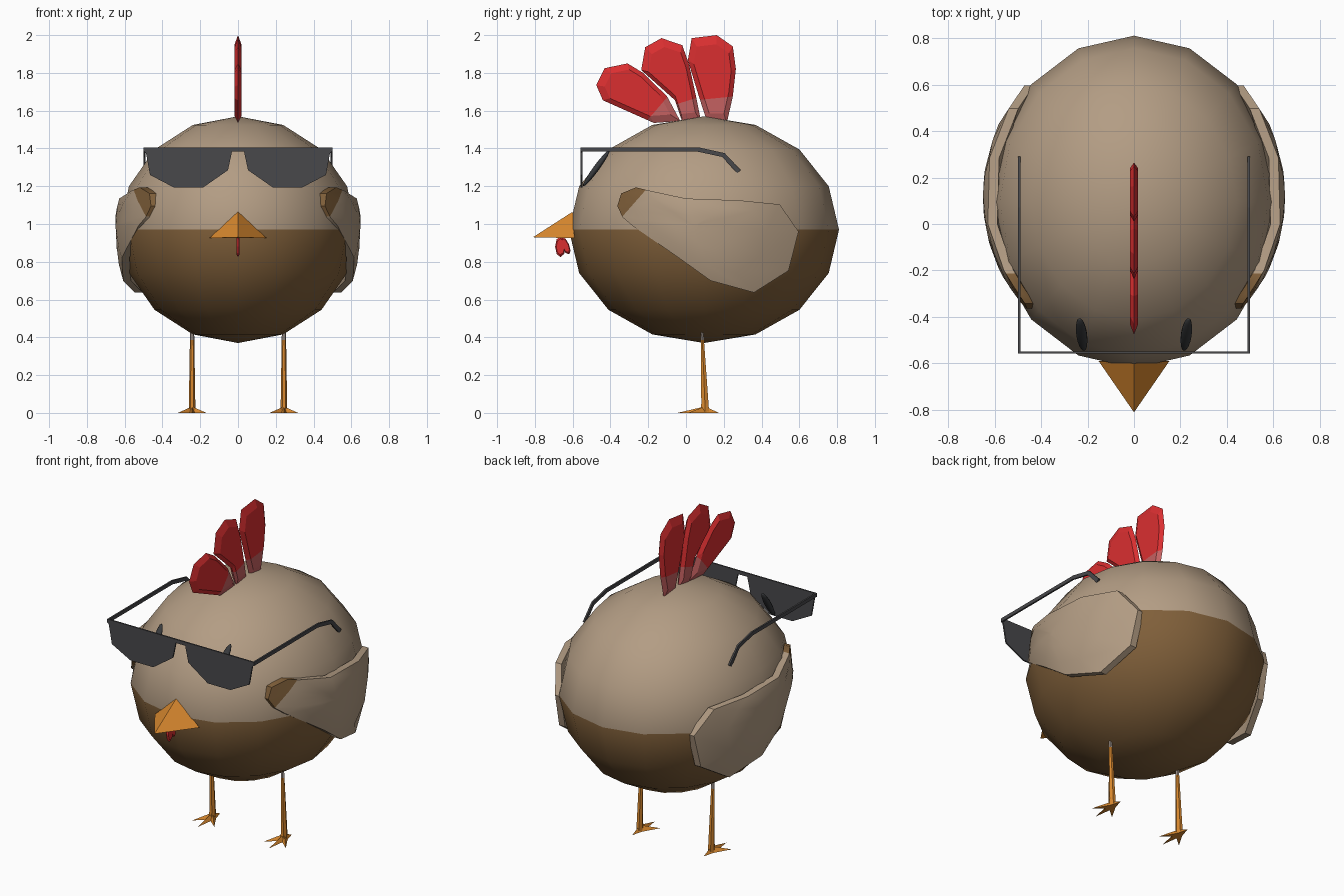
import bpy, bmesh, math
from mathutils import Vector, Matrix

if "Cube" in bpy.data.objects:
    bpy.data.objects.remove(bpy.data.objects["Cube"])


def mat(name, r, g, b):
    m = bpy.data.materials.new(name)
    m.diffuse_color = (r, g, b, 1)
    m.use_nodes = True
    m.node_tree.nodes["Principled BSDF"].inputs["Base Color"].default_value = m.diffuse_color
    return m


TAN = mat("tan feathers", .45, .335, .23)
BROWN = mat("brown feathers", .215, .115, .042)
RED = mat("red comb", .70, .028, .03)
PINK = mat("pink comb base", .56, .12, .12)
ORANGE = mat("orange", .70, .25, .028)
DARK = mat("dark grey", .065, .065, .07)
BLACK = mat("eye grey", .04, .043, .047)
PALE = mat("pale leg top", .45, .38, .34)


def finish(name, bm, mats, cut=None, smooth=None):
    """Make the object; cut = (point, normal) gives the far side the second material."""
    bmesh.ops.remove_doubles(bm, verts=bm.verts, dist=1e-5)
    bmesh.ops.recalc_face_normals(bm, faces=bm.faces)
    if cut:
        p, n = Vector(cut[0]), Vector(cut[1])
        bmesh.ops.bisect_plane(bm, geom=bm.verts[:] + bm.edges[:] + bm.faces[:],
                               dist=1e-5, plane_co=p, plane_no=n)
        for f in bm.faces:
            f.material_index = int((f.calc_center_median() - p).dot(n) > 0)
    me = bpy.data.meshes.new(name)
    bm.to_mesh(me)
    bm.free()
    for m in mats:
        me.materials.append(m)
    if smooth:
        me.shade_smooth()
        me.set_sharp_from_angle(angle=math.radians(smooth))
    ob = bpy.data.objects.new(name, me)
    bpy.context.collection.objects.link(ob)
    return ob


def loft(rings, bm=None):
    """Skin a list of equal rings of points and cap both ends."""
    bm = bm or bmesh.new()
    vs = [[bm.verts.new(p) for p in r] for r in rings]
    n = len(vs[0])
    for a, b in zip(vs, vs[1:]):
        for i in range(n):
            j = (i + 1) % n
            bm.faces.new((a[i], a[j], b[j], b[i]))
    bm.faces.new(vs[0])
    bm.faces.new(vs[-1])
    return bm


def shrink(pts, s):
    cy = sum(p[0] for p in pts) / len(pts)
    cz = sum(p[1] for p in pts) / len(pts)
    return [(cy + (y - cy) * s, cz + (z - cz) * s) for y, z in pts]


def lens_plate(pts, half, s=.78):
    """Side-view outline made into a plate with a sharp rim."""
    inner = shrink(pts, s)
    return loft([[(-half, y, z) for y, z in inner], [(0, y, z) for y, z in pts],
                 [(half, y, z) for y, z in inner]])


# body: 16 x 8 sphere, brown below the equator
bm = bmesh.new()
bmesh.ops.create_uvsphere(bm, u_segments=16, v_segments=8, radius=1)
bmesh.ops.transform(bm, verts=bm.verts, matrix=Matrix.Translation((0, .095, .97))
                    @ Matrix.Diagonal((.625, .715, .6, 1)))
finish("body", bm, [TAN, BROWN], ((0, 0, .97), (0, 0, -1)), 60)

# comb: three lobes with pink roots
lobes = [
    ([(-.475, 1.735), (-.44, 1.655), (-.17, 1.535), (-.03, 1.545), (-.10, 1.675),
      (-.227, 1.80), (-.31, 1.85), (-.43, 1.825)], (-.135, 1.63), (.72, -.62)),
    ([(-.237, 1.815), (-.216, 1.936), (-.13, 1.984), (-.02, 1.947), (.016, 1.846),
      (.053, 1.676), (.08, 1.54), (-.016, 1.53), (-.058, 1.655)], (0, 1.65), (.3, -.95)),
    ([(.01, 1.867), (.03, 1.984), (.163, 2.0), (.248, 1.94), (.264, 1.82),
      (.248, 1.676), (.215, 1.53), (.115, 1.53), (.07, 1.67)], (.15, 1.665), (.1, -1)),
]
for i, (pts, p, n) in enumerate(lobes):
    finish(f"comb_lobe_{i + 1}", lens_plate(pts, .018), [RED, PINK], ((0, *p), (0, *n)))

# wattle: two thin drops under the beak
for i, (y, z, w, h, tilt) in enumerate([(-.665, .88, .028, .055, 0), (-.638, .885, .02, .05, .4)]):
    pts = []
    for k in range(8):
        a = k * math.pi / 4
        u, v = w * math.cos(a), h * math.sin(a)
        pts.append((y + u * math.cos(tilt) - v * math.sin(tilt),
                    z + u * math.sin(tilt) + v * math.cos(tilt)))
    finish(f"wattle_{i + 1}", lens_plate(pts, .008), [RED])

# beak: three-sided pyramid
finish("beak", loft([[(0, -.60, 1.065), (-.152, -.59, .925), (.152, -.59, .925)],
                     [(0, -.81, .93)] * 3]), [ORANGE])

# wings: shells curved round the body, brown at the shoulder
wing = [(-.364, 1.095), (-.343, 1.162), (-.264, 1.194), (-.20, 1.178), (0, 1.135),
        (.285, 1.125), (.496, 1.104), (.596, .96), (.543, .753), (.36, .637),
        (.13, .70), (-.04, .822), (-.285, .992), (-.335, 1.035)]


def wing_ring(side, s, inset):
    return [(side * (.65 * math.sqrt(1 - ((y - .12) / .7) ** 2 - 1.26 * (z - 1) ** 2) - inset), y, z)
            for y, z in shrink(wing, s)]


for side, tag in ((-1, "left"), (1, "right")):
    rings = [wing_ring(side, s, d) for s, d in
             ((.05, .06), (.6, .06), (1, .045), (1, .004), (.7, 0), (.35, 0), (.05, 0))]
    finish(f"{tag}_wing", loft(rings), [TAN, BROWN],
           ((0, -.275, 1.11), (0, -.75, .66)), 40)

# eyes: slim ovals lying on the head
for side, tag in ((-1, "left"), (1, "right")):
    bm = bmesh.new()
    bmesh.ops.create_uvsphere(bm, u_segments=10, v_segments=8, radius=1)
    turn = Matrix.Rotation(side * .1, 4, 'Y') @ Matrix.Rotation(math.radians(-36), 4, 'X')
    bmesh.ops.transform(bm, verts=bm.verts, matrix=Matrix.Translation((side * .225, -.475, 1.295))
                        @ turn @ Matrix.Diagonal((.024, .016, .118, 1)))
    finish(f"{tag}_eye", bm, [BLACK], smooth=60)

# sunglasses: front plate from a mirrored half outline
half = [(.497, 1.405), (.497, 1.385), (.487, 1.375), (.466, 1.26), (.339, 1.193),
        (.185, 1.193), (.053, 1.285), (.032, 1.383)]
front = half + [(-x, z) for x, z in reversed(half)]
finish("glasses_front", loft([[(x, y, z) for x, z in front] for y in (-.558, -.549)]), [DARK])

# sunglasses temples with hooked ends
temple = [(-.558, 1.405), (.07, 1.405), (.205, 1.375), (.29, 1.285), (.27, 1.27),
          (.192, 1.355), (.062, 1.383), (-.558, 1.383)]
for side, tag in ((-1, "left"), (1, "right")):
    finish(f"{tag}_temple", loft([[(side * x, y, z) for y, z in temple] for x in (.489, .499)]), [DARK])

# legs: tapered shank with a pale top, and four pointed toes
for side, tag in ((-1, "left"), (1, "right")):
    cx = side * .243

    def shank(y, z, rx, ry):
        return [(cx + rx * math.cos(k * math.pi / 3), y + ry * math.sin(k * math.pi / 3), z)
                for k in range(6)]
    finish(f"{tag}_leg", loft([shank(.1, .005, .018, .026), shank(.1, .05, .017, .022),
                               shank(.085, .43, .011, .008)]),
           [ORANGE, PALE], ((0, 0, .385), (0, 0, 1)))
    for i, (tx, ty) in enumerate([(0, -.045), (-.075, .01), (.075, .01), (0, .175)]):
        d = Vector((tx, ty - .1, 0)).normalized()
        w = Vector((-d.y, d.x, 0)) * .02
        c = Vector((cx, .1, 0))
        finish(f"{tag}_toe_{i + 1}",
               loft([[c - w, c + w, c + Vector((0, 0, .034))],
                     [Vector((cx + tx, ty, 0))] * 3]), [ORANGE])
